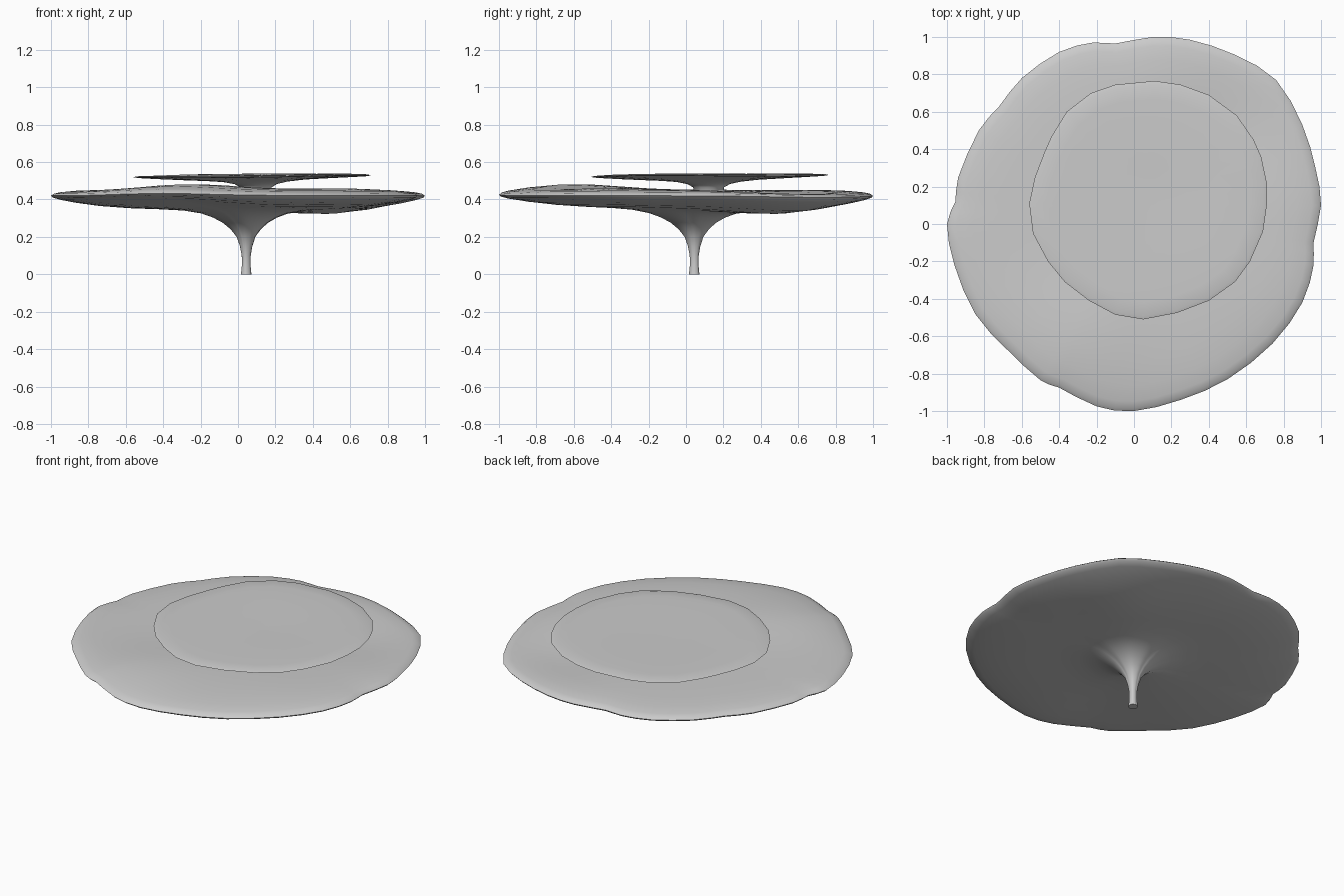
import bpy, bmesh, math
from mathutils import Vector

if "Cube" in bpy.data.objects:
    bpy.data.objects.remove(bpy.data.objects["Cube"])

# Rim outlines seen from the top (counter-clockwise)
LARGE_RIM = [(1.0, .1), (.97, .3), (.9, .53), (.76, .77), (.54, .905), (.3, .985),
             (.1, 1.0), (-.1, .965), (-.22, .97), (-.4, .92), (-.6, .78), (-.72, .63),
             (-.83, .5), (-.94, .25), (-.955, .12), (-1.0, 0), (-.96, -.22), (-.85, -.48),
             (-.68, -.67), (-.5, -.835), (-.4, -.875), (-.2, -.975), (0, -1.0), (.25, -.94),
             (.5, -.83), (.74, -.64), (.9, -.42), (.96, -.22), (.96, -.1)]
SMALL_RIM = [(.71, .22), (.68, .36), (.64, .45), (.55, .58), (.4, .69), (.25, .745),
             (.11, .765), (-.1, .745), (-.23, .7), (-.36, .6), (-.44, .47), (-.48, .38),
             (-.53, .25), (-.56, .11), (-.54, -.05), (-.46, -.2), (-.37, -.31), (-.24, -.41),
             (-.1, -.485), (.05, -.51), (.23, -.475), (.4, -.41), (.54, -.31), (.62, -.2),
             (.69, -.04), (.71, .1)]


def rounded(pts):
    """Double the outline points with a smooth curve through them."""
    out, n = [], len(pts)
    for i in range(n):
        a, b, c, d = (Vector(pts[(i + k) % n]) for k in (-1, 0, 1, 2))
        out += [b, (9 * (b + c) - a - d) / 16]
    return out


def bump(x, y, cx, cy, width):
    return math.exp(-((x - cx) ** 2 + (y - cy) ** 2) / width ** 2)


def large_wave(x, y):
    return (.03 * bump(x, y, -.25, -.6, .35) - .03 * bump(x, y, .5, .5, .33)
            + .008 * bump(x, y, .5, -.4, .3))


def small_wave(x, y):
    return .006 * math.sin(3 * x + 2 * y)


def plate(name, rim, centre, profile, wave):
    """Sweep a (rim fraction, height) profile around an irregular rim."""
    bm = bmesh.new()
    c = Vector(centre)
    rings = []
    for s, z in profile:
        ring = []
        for p in rim:
            q = c.lerp(Vector(p), s)
            w = wave(*q) * min(1, max(0, (s - .1) / .3))
            ring.append(bm.verts.new((q.x, q.y, z + w)))
        rings.append(ring)
    n = len(rim)
    for lo, hi in zip(rings, rings[1:]):
        for i in range(n):
            j = (i + 1) % n
            bm.faces.new((lo[i], lo[j], hi[j], hi[i]))
    bm.faces.new(rings[0][::-1])
    bm.faces.new(rings[-1])
    bmesh.ops.recalc_face_normals(bm, faces=bm.faces)
    mesh = bpy.data.meshes.new(name)
    bm.to_mesh(mesh)
    bm.free()
    ob = bpy.data.objects.new(name, mesh)
    bpy.context.collection.objects.link(ob)
    bpy.context.view_layer.objects.active = ob
    ob.select_set(True)
    bpy.ops.object.shade_smooth_by_angle(angle=math.radians(60))
    ob.select_set(False)
    return ob


# Large plate with its flared stem
plate("large_plate_and_stem", rounded(LARGE_RIM), (.045, .045),
      [(.028, 0), (.023, .05), (.024, .1), (.033, .15), (.05, .2), (.08, .24),
       (.12, .275), (.17, .303), (.23, .325), (.32, .34), (.45, .347), (.6, .353),
       (.75, .365), (.87, .382), (.95, .398), (.99, .41), (1, .42), (.985, .431),
       (.95, .439), (.87, .447), (.75, .451), (.6, .452), (.45, .452), (.3, .452),
       (.15, .452), (.03, .452)], large_wave)

# Small upper plate on a short flared neck
plate("small_upper_plate", [Vector(p) for p in SMALL_RIM], (.1, .12),
      [(.12, .43), (.13, .465), (.18, .482), (.27, .493), (.42, .501), (.6, .507),
       (.8, .514), (.95, .52), (1, .525), (.97, .53), (.85, .532), (.6, .532),
       (.3, .531), (.05, .531)], small_wave)
